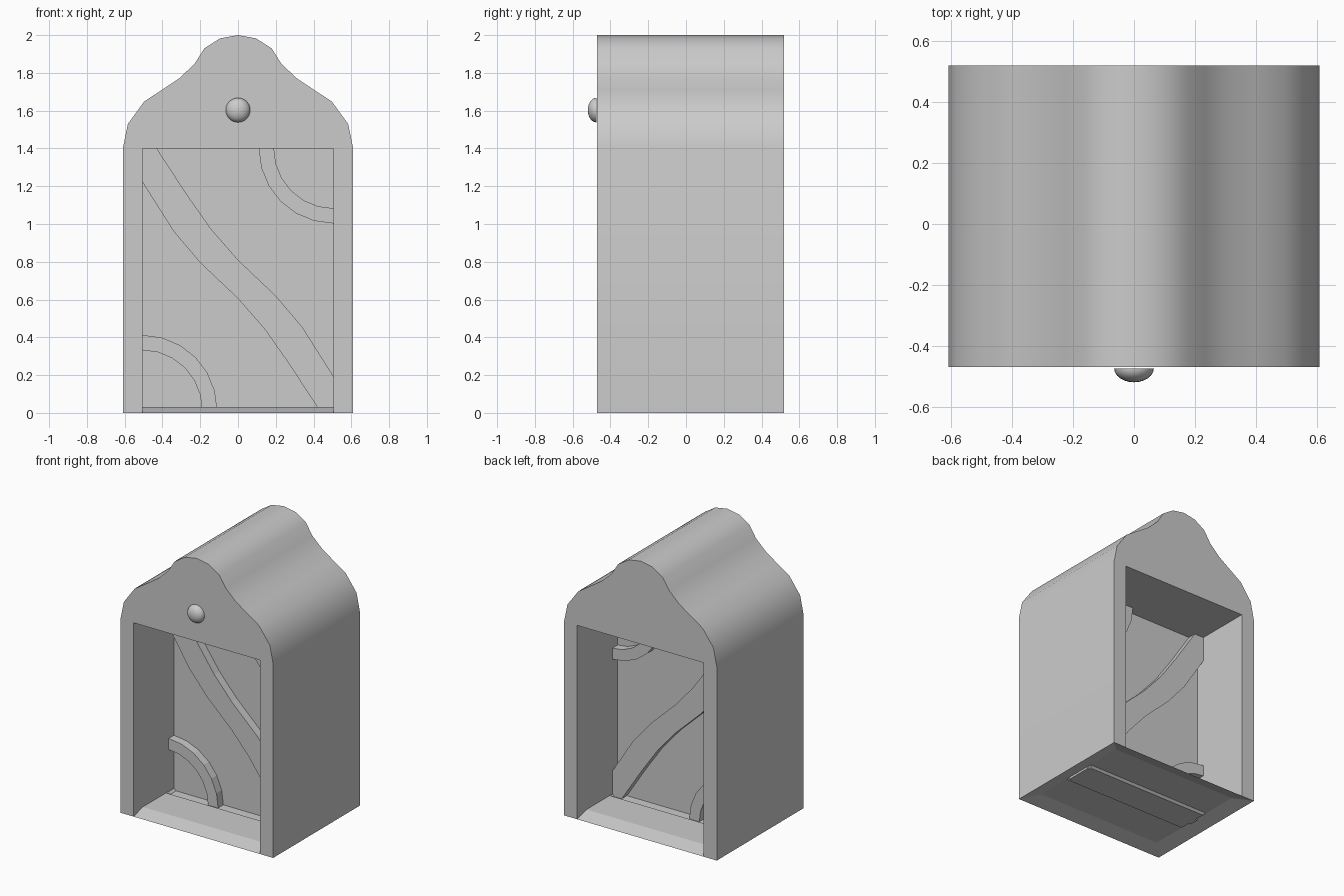
import bpy, bmesh, math

if "Cube" in bpy.data.objects:
    bpy.data.objects.remove(bpy.data.objects["Cube"])

YF, YB = -0.47, 0.52      # front and back of the shelter
W, IW = 0.61, 0.505       # outer and inner half widths
ZC, FL, BASE = 1.4, 0.03, 0.015   # ceiling, floor and slot heights


def finish(name, bm, smooth=None):
    bmesh.ops.remove_doubles(bm, verts=bm.verts, dist=1e-5)
    bmesh.ops.recalc_face_normals(bm, faces=bm.faces)
    me = bpy.data.meshes.new(name)
    bm.to_mesh(me)
    bm.free()
    ob = bpy.data.objects.new(name, me)
    bpy.context.collection.objects.link(ob)
    if smooth:
        bpy.ops.object.select_all(action='DESELECT')
        bpy.context.view_layer.objects.active = ob
        ob.select_set(True)
        bpy.ops.object.shade_smooth_by_angle(angle=math.radians(smooth))
    return ob


def face(bm, pts):
    return bm.faces.new([bm.verts.new(p) for p in pts])


def slab(name, pts, y0, y1, smooth=None):
    """Extrude an x/z outline from y0 to y1."""
    bm = bmesh.new()
    f = face(bm, [(x, y0, z) for x, z in pts])
    ext = bmesh.ops.extrude_face_region(bm, geom=[f])
    vs = [g for g in ext['geom'] if isinstance(g, bmesh.types.BMVert)]
    bmesh.ops.translate(bm, verts=vs, vec=(0, y1 - y0, 0))
    return finish(name, bm, smooth)


# Shelter: wavy gable outline, solid head, hollow below the ceiling
right = [(W, 0), (W, ZC), (.583, 1.53), (.497, 1.648), (.40, 1.712), (.31, 1.772),
         (.23, 1.848), (.178, 1.93), (.095, 1.983)]
outer = right + [(0, 2.0)] + [(-x, z) for x, z in reversed(right)]
opening = [(-IW, 0), (-IW, ZC), (IW, ZC), (IW, 0)]
bm = bmesh.new()
for y in (YF, YB):
    face(bm, [(x, y, z) for x, z in outer + opening])
for (xa, za), (xb, zb) in zip(outer, outer[1:]):
    face(bm, [(xa, YF, za), (xb, YF, zb), (xb, YB, zb), (xa, YB, za)])
face(bm, [(-IW, YF, ZC), (IW, YF, ZC), (IW, YB, ZC), (-IW, YB, ZC)])
for x in (-IW, IW):
    face(bm, [(x, YF, 0), (x, YF + .105, FL), (x, YB - .105, FL), (x, YB, 0),
              (x, YB, ZC), (x, YF, ZC)])
finish("shelter_body", bm, 40)

# Floor: thin tray with sloped rim and a shallow slot for the divider
rings = [(W, YF, YB, 0), (IW, YF + .105, YB - .105, FL),
         (IW - .003, -.10, .15, FL), (IW - .018, -.085, .135, BASE)]
bm = bmesh.new()
loops = [[bm.verts.new(p) for p in ((-x, a, z), (x, a, z), (x, b, z), (-x, b, z))]
         for x, a, b, z in rings]
for lo, hi in zip(loops, loops[1:]):
    for i in range(4):
        j = (i + 1) % 4
        bm.faces.new((lo[i], lo[j], hi[j], hi[i]))
bm.faces.new(loops[-1])
finish("floor", bm)

# Divider panel between the two bays
slab("divider_panel", [(-IW, BASE), (IW, BASE), (IW, ZC), (-IW, ZC)], -.01, .06)

# Diagonal wavy band, raised on both faces, point-symmetric
up = [(-.43, ZC), (-.27, 1.155), (-.14, .97), (0, .81), (.20, .62), (.34, .455), (IW, .195)]
half = up + [(IW, BASE)]
slab("diagonal_band", half + [(-x, ZC + BASE - z) for x, z in half], -.07, .12)

# Quarter-circle ribs in opposite corners
for name, cx, cz, start in (("upper_rib", IW, ZC, 180), ("lower_rib", -IW, BASE, 0)):
    ang = [math.radians(start + 15 * i) for i in range(7)]
    pts = [(cx + .395 * math.cos(a), cz + .397 * math.sin(a)) for a in ang]
    pts += [(cx + .315 * math.cos(a), cz + .317 * math.sin(a)) for a in reversed(ang)]
    slab(name, pts, -.07, .12)

# Domed button on the front gable
bm = bmesh.new()
bmesh.ops.create_uvsphere(bm, u_segments=24, v_segments=12, radius=.065)
cut = bmesh.ops.bisect_plane(bm, geom=bm.verts[:] + bm.edges[:] + bm.faces[:],
                             plane_co=(0, 0, 0), plane_no=(0, 1, 0), clear_outer=True)
bmesh.ops.holes_fill(bm, edges=[e for e in bm.edges if e.is_boundary])
for v in bm.verts:
    v.co.y = v.co.y * .045 / .065 - .475
    v.co.z += 1.603
finish("gable_button", bm, 40)
